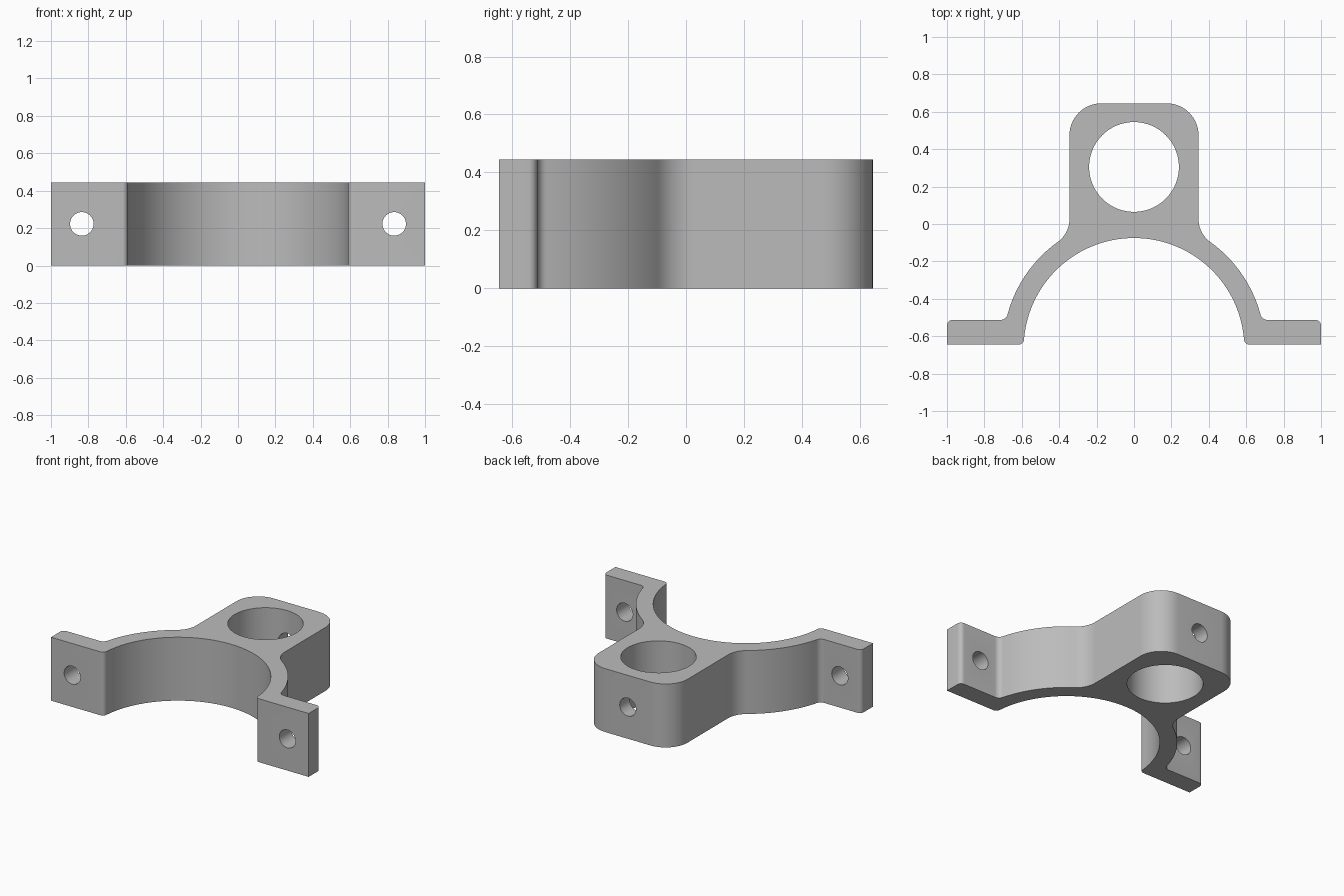
import bpy, bmesh, math
from mathutils import Vector

if "Cube" in bpy.data.objects:
    bpy.data.objects.remove(bpy.data.objects["Cube"])

HEIGHT = 0.445
BACK, FRONT, FLANGE_TOP = 0.645, -0.645, -0.513
ARCH = Vector((0, -0.665))       # centre of the saddle arch
R_IN, R_OUT = 0.59, 0.70         # saddle radii
HALF = 0.345                     # half width of the tube block
BORE_Y, BORE_R, BOLT_R = 0.305, 0.24, 0.063


def arc(c, r, a0, a1, n):
    """Points on an arc, angles in radians."""
    return [(c[0] + r * math.cos(a0 + (a1 - a0) * i / n),
             c[1] + r * math.sin(a0 + (a1 - a0) * i / n)) for i in range(n + 1)]


def fillet_centre(reach, x=None, y=None):
    """Centre at a distance from the arch centre, on a given x or y line."""
    if x is not None:
        return Vector((x, ARCH.y + math.sqrt(reach ** 2 - x ** 2)))
    return Vector((math.sqrt(reach ** 2 - (y - ARCH.y) ** 2), y))


def angle(c):
    return math.atan2(c.y - ARCH.y, c.x)


def cylinder(name, radius, depth, location, rotation=(0, 0, 0), sides=64):
    bpy.ops.mesh.primitive_cylinder_add(vertices=sides, radius=radius, depth=depth,
                                        location=location, rotation=rotation)
    ob = bpy.context.object
    ob.name = name
    ob.hide_render = True
    return ob


# Right half of the profile, from the arch crown round to the back
pi = math.pi
toe = fillet_centre(R_IN + 0.03, y=FRONT + 0.03)            # rounded arch toe
root = fillet_centre(R_OUT + 0.04, y=FLANGE_TOP + 0.04)     # flange root
neck = fillet_centre(R_OUT + 0.15, x=HALF + 0.15)           # block neck
CR = 0.17
half = arc(ARCH, R_IN, pi / 2, angle(toe), 40)
half += arc(toe, 0.03, angle(toe) + pi, 1.5 * pi, 8)[1:]
half += [(1, FRONT)]
half += arc((0.97, FLANGE_TOP - 0.03), 0.03, 0, pi / 2, 8)
half += arc(root, 0.04, 1.5 * pi, angle(root) + pi, 8)
half += arc(ARCH, R_OUT, angle(root), angle(neck), 24)[1:]
half += arc(neck, 0.15, angle(neck) + pi, pi, 10)[1:]
half += arc((HALF - CR, BACK - CR), CR, 0, pi / 2, 14)
outline = half + [(-x, y) for x, y in reversed(half[1:])]

# Bracket body: extruded profile
bm = bmesh.new()
face = bm.faces.new([bm.verts.new((x, y, 0)) for x, y in outline])
ext = bmesh.ops.extrude_face_region(bm, geom=[face])
bmesh.ops.translate(bm, vec=(0, 0, HEIGHT),
                    verts=[v for v in ext["geom"] if isinstance(v, bmesh.types.BMVert)])
bmesh.ops.recalc_face_normals(bm, faces=bm.faces)
mesh = bpy.data.meshes.new("clamp_bracket")
bm.to_mesh(mesh)
bm.free()
bracket = bpy.data.objects.new("clamp_bracket", mesh)
bpy.context.collection.objects.link(bracket)

grey = bpy.data.materials.new("plain grey")
grey.diffuse_color = (0.50, 0.50, 0.50, 1)
grey.use_nodes = True
grey.node_tree.nodes["Principled BSDF"].inputs["Base Color"].default_value = grey.diffuse_color
mesh.materials.append(grey)

# Tube bore, two flange bolt holes and the set screw hole through the back wall
turn = (pi / 2, 0, 0)
mid = HEIGHT / 2
cutters = [cylinder("bore_cutter", BORE_R, 1, (0, BORE_Y, mid), sides=96),
           cylinder("screw_cutter", BOLT_R, 0.4, (0, 0.6, mid), turn, 40)]
cutters += [cylinder("bolt_cutter", BOLT_R, 0.4, (s * 0.835, -0.58, mid), turn, 40)
            for s in (-1, 1)]
bpy.ops.object.select_all(action='DESELECT')
bracket.select_set(True)
bpy.context.view_layer.objects.active = bracket
for c in cutters:
    mod = bracket.modifiers.new(c.name, 'BOOLEAN')
    mod.operation, mod.solver, mod.object = 'DIFFERENCE', 'EXACT', c
    bpy.ops.object.modifier_apply(modifier=mod.name)
for c in cutters:
    bpy.data.objects.remove(c)

bpy.ops.object.shade_smooth_by_angle(angle=math.radians(30))
